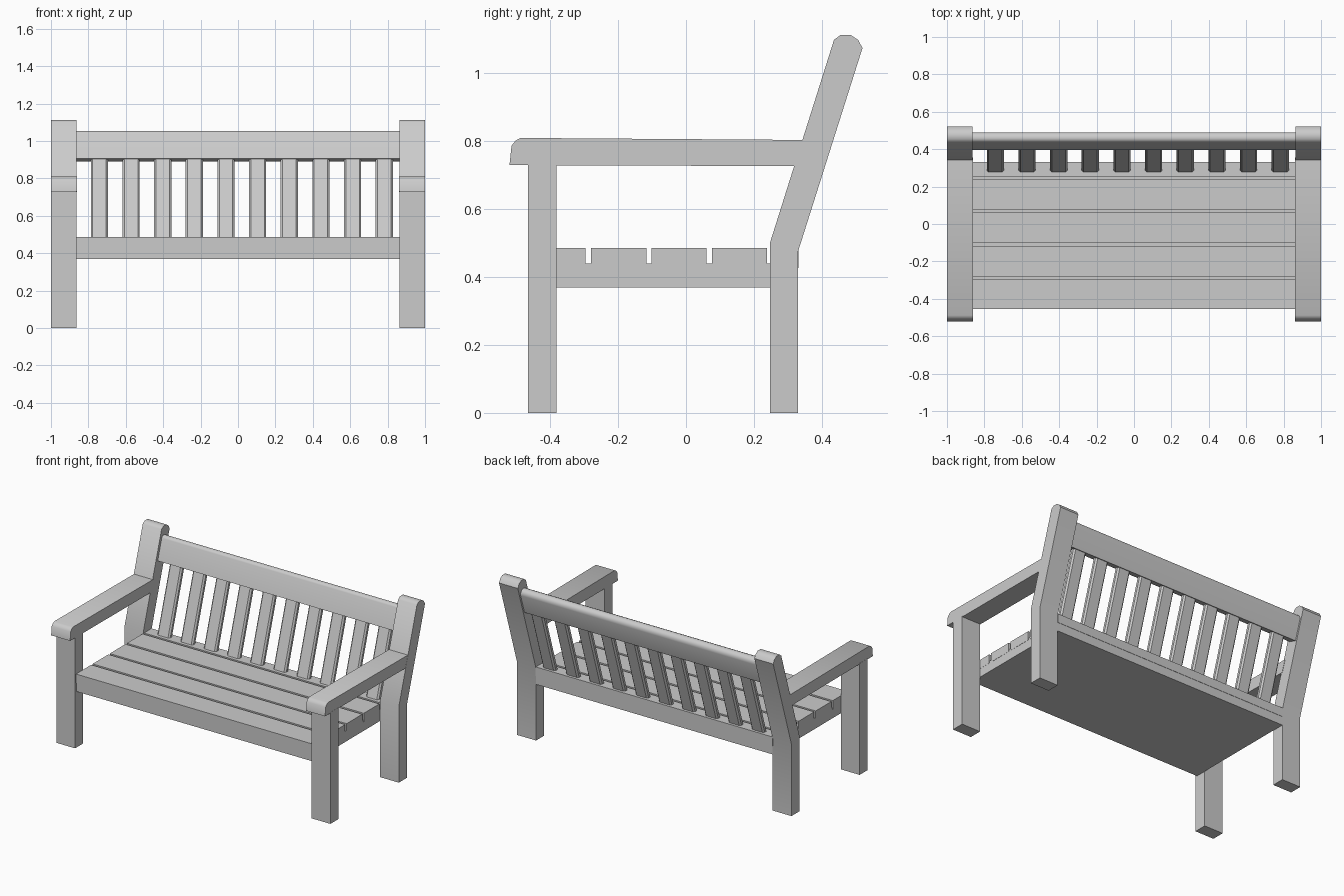
import bpy, bmesh
from mathutils import Vector

if "Cube" in bpy.data.objects:
    bpy.data.objects.remove(bpy.data.objects["Cube"])

LEAN = 0.314  # backward shift of the backrest per unit of height


def prism(name, points, sweep, mirror=False):
    """Extrude a flat polygon of 3D points along the sweep vector."""
    bm = bmesh.new()
    face = bm.faces.new([bm.verts.new(p) for p in points])
    ext = bmesh.ops.extrude_face_region(bm, geom=[face], use_keep_orig=True)
    verts = [g for g in ext["geom"] if isinstance(g, bmesh.types.BMVert)]
    bmesh.ops.translate(bm, verts=verts, vec=Vector(sweep))
    bmesh.ops.recalc_face_normals(bm, faces=bm.faces)
    mesh = bpy.data.meshes.new(name)
    bm.to_mesh(mesh)
    bm.free()
    ob = bpy.data.objects.new(name, mesh)
    bpy.context.collection.objects.link(ob)
    if mirror:
        ob.modifiers.new("mirror", 'MIRROR')
    return ob


def side_profile(name, yz, x0, x1, mirror=False):
    """Extrude a (y, z) profile from x0 to x1."""
    return prism(name, [(x0, y, z) for y, z in yz], (x1 - x0, 0, 0), mirror)


def board(name, y0, y1, z0, z1, x0, x1, mirror=False):
    return side_profile(name, [(y0, z0), (y1, z0), (y1, z1), (y0, z1)], x0, x1, mirror)


# legs, with the rear pair bending back into the backrest posts
board("front_leg", -0.465, -0.381, 0, 0.735, 0.863, 1.0, True)
side_profile("rear_post", [
    (0.247, 0), (0.33, 0), (0.33, 0.475), (0.52, 1.075), (0.507, 1.099),
    (0.486, 1.113), (0.455, 1.113), (0.436, 1.099), (0.247, 0.50)], 0.863, 1.0, True)

# armrests with a rounded nose
side_profile("armrest", [
    (-0.52, 0.73), (0.33, 0.727), (0.355, 0.804), (-0.488, 0.81),
    (-0.502, 0.802), (-0.514, 0.787)], 0.861, 0.999, True)

# seat base and slats
board("seat_base", -0.452, 0.33, 0.37, 0.44, -0.863, 0.863)
for y0, y1 in [(-0.455, -0.296), (-0.28, -0.117), (-0.102, 0.061),
               (0.077, 0.239), (0.254, 0.332)]:
    board("seat_slat", y0, y1, 0.427, 0.486, -0.864, 0.864)

# top rail of the backrest, rounded along its upper edge
side_profile("back_rail", [
    (0.396, 0.907), (0.450, 0.890), (0.490, 1.017), (0.490, 1.033),
    (0.482, 1.046), (0.470, 1.053), (0.456, 1.055), (0.443, 1.050), (0.438, 1.041)],
    -0.864, 0.864)

# chamfered upright slats leaning with the backrest
for i in range(10):
    cx = -0.741 + i * 0.1692
    section = [(-0.036, 0), (0.036, 0), (0.046, 0.01), (0.046, 0.027),
               (0.036, 0.037), (-0.036, 0.037), (-0.046, 0.027), (-0.046, 0.01)]
    h = 0.46
    prism("back_slat", [(cx + x, 0.272 + y, 0.47) for x, y in section], (0, LEAN * h, h))

# smooth only the rounded edges
for ob in bpy.context.collection.objects:
    ob.select_set(True)
    bpy.context.view_layer.objects.active = ob
bpy.ops.object.shade_smooth_by_angle(angle=0.7)
